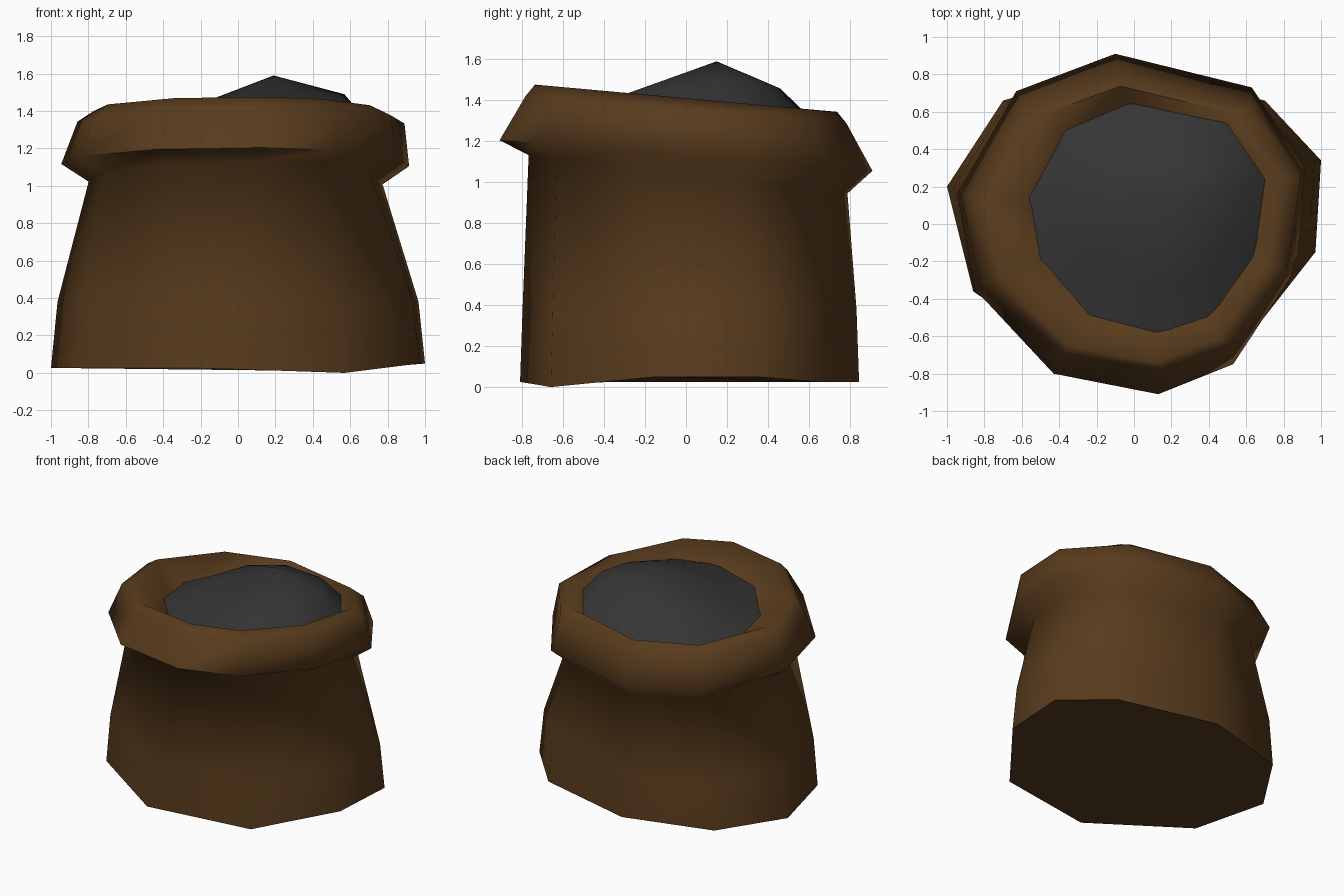
import bpy, bmesh, math

if "Cube" in bpy.data.objects:
    bpy.data.objects.remove(bpy.data.objects["Cube"])


def material(name, rgb):
    m = bpy.data.materials.new(name)
    m.diffuse_color = (*rgb, 1)
    m.use_nodes = True
    m.node_tree.nodes["Principled BSDF"].inputs["Base Color"].default_value = m.diffuse_color
    return m


def loft(name, rings, mat, cap_start=False, tip=None, angle=84):
    """Skin a stack of equal-sized rings, optionally closing with a cap or a peak."""
    bm = bmesh.new()
    rows = [[bm.verts.new(p) for p in r] for r in rings]
    n = len(rows[0])
    for a, b in zip(rows, rows[1:]):
        for i in range(n):
            j = (i + 1) % n
            bm.faces.new((a[i], a[j], b[j], b[i]))
    if cap_start:
        bm.faces.new(rows[0][::-1])
    if tip:
        t = bm.verts.new(tip)
        for i in range(n):
            bm.faces.new((rows[-1][i], rows[-1][(i + 1) % n], t))
    me = bpy.data.meshes.new(name)
    bm.to_mesh(me)
    bm.free()
    ob = bpy.data.objects.new(name, me)
    bpy.context.collection.objects.link(ob)
    me.materials.append(mat)
    bpy.ops.object.select_all(action='DESELECT')
    ob.select_set(True)
    bpy.context.view_layer.objects.active = ob
    bpy.ops.object.shade_smooth_by_angle(angle=math.radians(angle))
    return ob


def ring(shape, sx, sy, z, tilt, cx=0, cy=0):
    """Scaled outline whose height falls towards the back."""
    return [(x * sx + cx, y * sy + cy, z - tilt * (y * sy + cy)) for x, y in shape]


brown = material("brown sackcloth", (0.098, 0.044, 0.012))
grey = material("dark grey contents", (0.036, 0.036, 0.036))

# Irregular outlines, counter-clockwise from the right
base = [(.97, -.15), (1, .34), (.70, .66), (-.05, .845), (-.70, .66),
        (-1, .20), (-.86, -.36), (-.20, -.81), (.185, -.735), (.57, -.66)]
rim = [(.84, -.28), (.915, .30), (.63, .73), (-.10, .91), (-.63, .71),
       (-.945, .16), (-.85, -.35), (-.43, -.80), (.13, -.91), (.53, -.75)]

# Sack: body, folded collar and inner slope of the mouth
bottom = [(x, y, 0.05 if x > .9 else 0 if x == .57 else 0.013 if x == .185 else 0.025)
          for x, y in base]
loft("sack", [
    bottom,
    [(x * .965, y * .985, 0.38) for x, y in base],
    ring(rim, .845, .855, 1.04, .12, 0, .01),
    ring(rim, 1.0, 1.0, 1.13, .082),
    ring(rim, .94, .86, 1.355, .085, .03),
    ring(rim, .83, .81, 1.41, .09, .01),
    ring(rim, .60, .60, 1.26, .07, .04, .03),
], brown, cap_start=True)

# Contents: lopsided low mound whose edge sinks into the inner slope
outer = [(x * .75 + .04, y * .74 + .035, 1.275 + .05 * x - .06 * y) for x, y in rim]
middle = [(x * .48 + .13, y * .44 + .06, 1.435 + .05 * x + .03 * y) for x, y in rim]
loft("contents", [outer, middle], grey, tip=(.19, .15, 1.59), angle=60)
